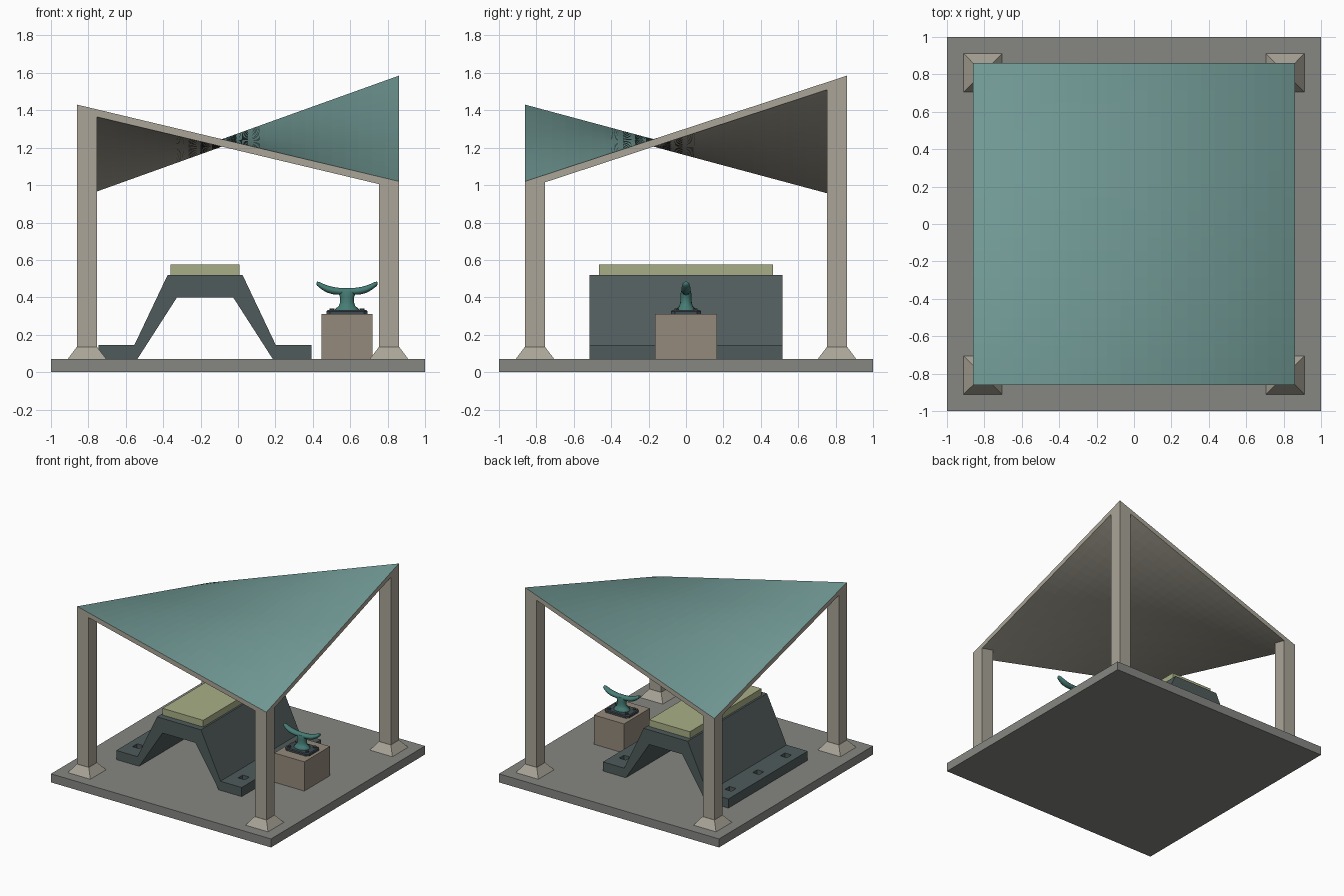
import bpy, bmesh, math

if "Cube" in bpy.data.objects:
    bpy.data.objects.remove(bpy.data.objects["Cube"])


def material(name, r, g, b):
    m = bpy.data.materials.new(name)
    m.diffuse_color = (r, g, b, 1)
    m.use_nodes = True
    m.node_tree.nodes["Principled BSDF"].inputs["Base Color"].default_value = m.diffuse_color
    return m


STONE = material("stone", 0.24, 0.245, 0.225)
BEIGE = material("beige", 0.40, 0.375, 0.31)
TEAL = material("teal", 0.17, 0.33, 0.31)
SLATE = material("slate", 0.08, 0.105, 0.105)
OLIVE = material("olive", 0.39, 0.43, 0.24)
BROWN = material("brown", 0.30, 0.255, 0.20)
BRONZE = material("bronze", 0.06, 0.20, 0.175)
DARK = material("dark_metal", 0.05, 0.07, 0.08)


def finish(name, bm, *mats):
    bmesh.ops.recalc_face_normals(bm, faces=bm.faces)
    me = bpy.data.meshes.new(name)
    bm.to_mesh(me)
    bm.free()
    ob = bpy.data.objects.new(name, me)
    bpy.context.collection.objects.link(ob)
    for m in mats:
        me.materials.append(m)
    return ob


def loft(name, rings, mat, smooth=False):
    """Skin a list of closed rings and cap both ends."""
    bm = bmesh.new()
    rows = [[bm.verts.new(p) for p in r] for r in rings]
    n = len(rows[0])
    for a, b in zip(rows, rows[1:]):
        for i in range(n):
            j = (i + 1) % n
            bm.faces.new((a[i], a[j], b[j], b[i]))
    bm.faces.new(rows[0][::-1])
    bm.faces.new(rows[-1])
    ob = finish(name, bm, mat)
    if smooth:
        bpy.context.view_layer.objects.active = ob
        ob.select_set(True)
        bpy.ops.object.shade_smooth_by_angle(angle=math.radians(40))
        ob.select_set(False)
    return ob


def rect(cx, cy, hx, hy, z):
    """Rectangular ring; z may be a number or a function of x and y."""
    pts = [(cx + sx * hx, cy + sy * hy) for sx, sy in ((-1, -1), (1, -1), (1, 1), (-1, 1))]
    return [(x, y, z(x, y) if callable(z) else z) for x, y in pts]


def box(name, cx, cy, hx, hy, z0, z1, mat):
    return loft(name, [rect(cx, cy, hx, hy, z0), rect(cx, cy, hx, hy, z1)], mat)


# Hyperbolic paraboloid roof
R, THICK, N = 0.86, 0.04, 24


def roof_z(x, y):
    u, v = (x / R + 1) / 2, (y / R + 1) / 2
    return (1.43 * (1 - u) * (1 - v) + 1.02 * u * (1 - v)
            + 0.968 * (1 - u) * v + 1.585 * u * v)


def under_z(x, y):
    return roof_z(x, y) - THICK


bm = bmesh.new()
t = [-R + 2 * R * i / N for i in range(N + 1)]
top = [[bm.verts.new((x, y, roof_z(x, y))) for y in t] for x in t]
low = [[bm.verts.new((x, y, under_z(x, y))) for y in t] for x in t]
for i in range(N):
    for j in range(N):
        for g, slot in ((top, 1), (low, 0)):
            f = bm.faces.new((g[i][j], g[i + 1][j], g[i + 1][j + 1], g[i][j + 1]))
            f.material_index = slot
    for k in (0, N):
        bm.faces.new((top[i][k], top[i + 1][k], low[i + 1][k], low[i][k]))
        bm.faces.new((top[k][i], top[k][i + 1], low[k][i + 1], low[k][i]))
finish("roof", bm, BEIGE, TEAL)

# Base slab, posts and their splayed footings
box("base_slab", 0, 0, 1, 1, 0, 0.07, STONE)
for sx, px in ((-1, "left"), (1, "right")):
    for sy, py in ((-1, "front"), (1, "back")):
        cx, cy = sx * 0.8075, sy * 0.8075
        loft(f"{py}_{px}_post",
             [rect(cx, cy, 0.0525, 0.0525, 0.07), rect(cx, cy, 0.0525, 0.0525, under_z)], BEIGE)
        loft(f"{py}_{px}_footing",
             [rect(cx, cy, 0.103, 0.103, 0.07), rect(cx, cy, 0.054, 0.054, 0.135)], BEIGE)

# Trapezoid arch with flanges, mirrored half profile
AX = -0.176
half = [(0.362, 0.07), (0.57, 0.07), (0.57, 0.145), (0.378, 0.145), (0.2, 0.52)]
inner = (0.15, 0.40)
outline = [inner] + half + [(-x, z) for x, z in half[::-1]] + [(-inner[0], inner[1])]
arch = loft("arch_body", [[(AX + x, y, z) for x, z in outline] for y in (-0.515, 0.515)], SLATE)

# Square bolt holes through the flanges
for s in (-1, 1):
    for y in (-0.36, 0, 0.36):
        cutter = box("hole_cutter", AX + s * 0.48, y, 0.03, 0.03, 0.03, 0.2, SLATE)
        cutter.hide_render = True
        mod = arch.modifiers.new("hole", "BOOLEAN")
        mod.operation, mod.solver, mod.object = "DIFFERENCE", "EXACT", cutter
        bpy.context.view_layer.objects.active = arch
        bpy.ops.object.modifier_apply(modifier=mod.name)
        bpy.data.objects.remove(cutter)

box("arch_pad", AX, 0, 0.185, 0.465, 0.52, 0.575, OLIVE)

# Pedestal
CX = 0.583
box("pedestal", CX, 0, 0.137, 0.167, 0.07, 0.31, BROWN)


# Cleat base plate with clipped corners
def clipped(hx, hy, c, z):
    p = [(hx - c, -hy), (hx, -hy + c), (hx, hy - c), (hx - c, hy)]
    return [(CX + x, y, z) for x, y in p + [(-x, -y) for x, y in p]]


loft("cleat_plate", [clipped(0.11, 0.08, 0.02, 0.31), clipped(0.11, 0.08, 0.02, 0.325),
                     clipped(0.104, 0.074, 0.02, 0.331)], DARK)


def ellipse(cx, cy, rx, ry, z, n=16):
    return [(cx + rx * math.cos(2 * math.pi * i / n),
             cy + ry * math.sin(2 * math.pi * i / n), z) for i in range(n)]


for sx in (-1, 1):
    for sy in (-1, 1):
        bx, by = CX + sx * 0.08, sy * 0.05
        loft("cleat_bolt", [ellipse(bx, by, 0.014, 0.014, z, 6) for z in (0.329, 0.34)], DARK)

# Cleat neck, flared at both ends
neck = [(0.33, 0.065, 0.052), (0.34, 0.062, 0.05), (0.352, 0.045, 0.037), (0.37, 0.038, 0.031),
        (0.40, 0.037, 0.029), (0.42, 0.045, 0.029), (0.435, 0.05, 0.025)]
loft("cleat_neck", [ellipse(CX, 0, rx, ry, z) for z, rx, ry in neck], BRONZE, True)

# Upswept tapered horns: offset, height, radius
horn = [(0, 0.432, 0.018), (0.04, 0.432, 0.019), (0.075, 0.436, 0.02), (0.105, 0.444, 0.02),
        (0.13, 0.456, 0.018), (0.15, 0.468, 0.015), (0.16, 0.473, 0.011), (0.163, 0.474, 0.005)]
path = [(-x, z, r) for x, z, r in horn[:0:-1]] + horn
loft("cleat_horns", [[(CX + x, 1.25 * r * math.cos(a), z + r * math.sin(a))
                      for a in (2 * math.pi * i / 14 for i in range(14))]
                     for x, z, r in path], BRONZE, True)
